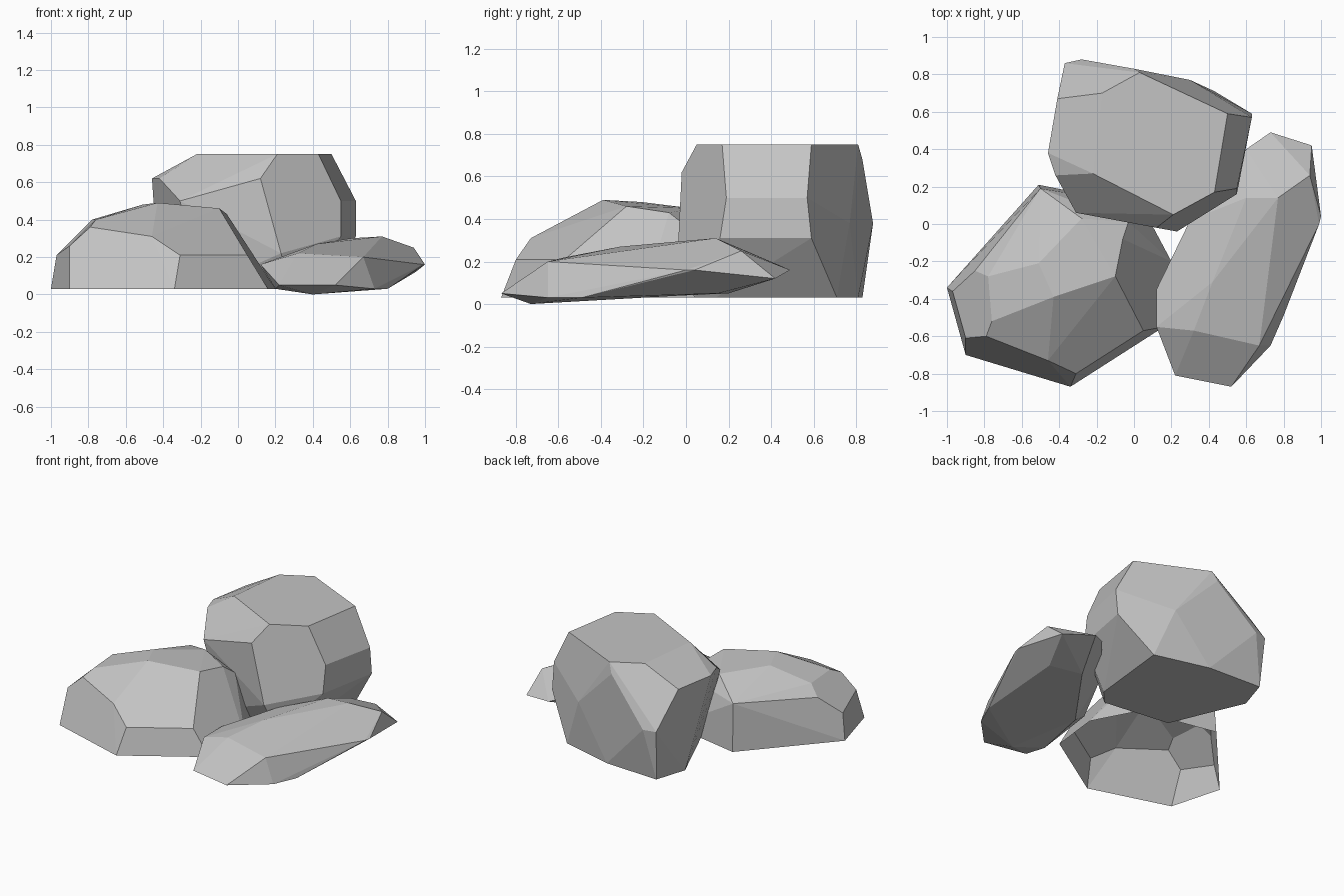
import bpy
import bmesh
import math
from mathutils import Vector

# Remove the default cube only
default_cube = bpy.data.objects.get("Cube")
if default_cube is not None:
    bpy.data.objects.remove(default_cube, do_unlink=True)


def make_material(name, colour):
    material = bpy.data.materials.new(name)
    material.use_nodes = True
    material.diffuse_color = colour
    shader = material.node_tree.nodes.get("Principled BSDF")
    shader.inputs["Base Color"].default_value = colour
    shader.inputs["Roughness"].default_value = 1
    return material


def make_boulder(name, corners, material, open_base=False):
    """Wrap a faceted stone around its chiselled corners."""
    mesh = bpy.data.meshes.new(name)
    bm = bmesh.new()
    for corner in corners:
        bm.verts.new(Vector(corner))
    hull = bmesh.ops.convex_hull(bm, input=bm.verts[:])
    inner = [v for v in hull["geom_interior"] if isinstance(v, bmesh.types.BMVert)]
    bmesh.ops.delete(bm, geom=inner, context="VERTS")

    # Merge nearly coplanar triangles into broad chiselled facets
    bmesh.ops.dissolve_limit(bm, angle_limit=math.radians(5),
                             verts=bm.verts[:], edges=bm.edges[:])
    bmesh.ops.recalc_face_normals(bm, faces=bm.faces[:])
    if open_base:
        underside = [f for f in bm.faces if f.normal.z < -.95]
        bmesh.ops.delete(bm, geom=underside, context="FACES")
    bm.to_mesh(mesh)
    bm.free()
    mesh.materials.append(material)
    boulder = bpy.data.objects.new(name, mesh)
    bpy.context.scene.collection.objects.link(boulder)
    return boulder


def at_height(z, *outline):
    """Lift a flat outline to one height."""
    return [(x, y, z) for x, y in outline]


stone = make_material("grey stone", (.55, .55, .55, 1))

# Low domed boulder, hollow underneath
low_boulder = at_height(.03, (-1, -.34), (-.9, -.7), (-.34, -.87), (.16, -.55),
                        (.2, -.2), (.04, .1), (-.51, .21))
low_boulder += at_height(.21, (-.97, -.36), (-.31, -.8), (.05, -.57))
low_boulder += at_height(.36, (-.79, -.6), (-.5, .19), (-.03, .01))
low_boulder += at_height(.4, (-.78, -.28), (-.76, -.52))
low_boulder += [(-.9, -.61, .26), (-.46, -.73, .31), (-.85, -.25, .33),
                (-.28, .03, .45), (-.06, -.08, .43), (-.1, -.28, .46),
                (-.51, -.21, .48), (-.43, -.39, .49)]
make_boulder("low_boulder", low_boulder, stone, open_base=True)

# Tall block with a flat top
tall_boulder = at_height(.03, (.43, .71), (.05, .81), (-.35, .83), (-.42, .61),
                         (-.2, .1), (.28, .04), (.37, .14))
tall_boulder += at_height(.75, (-.22, .27), (.21, .05), (.43, .17), (.5, .59),
                          (.03, .81), (-.17, .7))
tall_boulder += at_height(.5, (.63, .57), (.55, .19), (-.31, .06))
tall_boulder += at_height(.31, (.63, .59), (.55, .16))
tall_boulder += at_height(.38, (-.37, .86), (-.28, .88), (.3, .77))
tall_boulder += at_height(.62, (-.46, .38), (-.42, .26), (-.41, .67), (.12, -.02))
tall_boulder += [(.23, -.04, .22), (0, .83, .68)]
make_boulder("tall_boulder", tall_boulder, stone)

# Flat leaning slab
flat_slab = at_height(.16, (.12, -.35), (.12, -.55), (1, .04), (.99, 0), (.73, .49))
flat_slab += at_height(.03, (.8, -.49), (.2, -.65), (.28, -.25), (.73, -.65))
flat_slab += at_height(.05, (.52, -.87), (.22, -.81), (.83, .15), (.6, .2))
flat_slab += at_height(.2, (.3, .02), (.6, .4), (.67, -.65))
flat_slab += [(.4, -.73, 0), (.17, -.65, .1), (.95, .42, .12), (.94, .26, .25),
              (.32, -.57, .22), (.42, -.31, .27), (.8, -.09, .25),
              (.6, .14, .3), (.77, .14, .31)]
make_boulder("flat_slab", flat_slab, stone)
